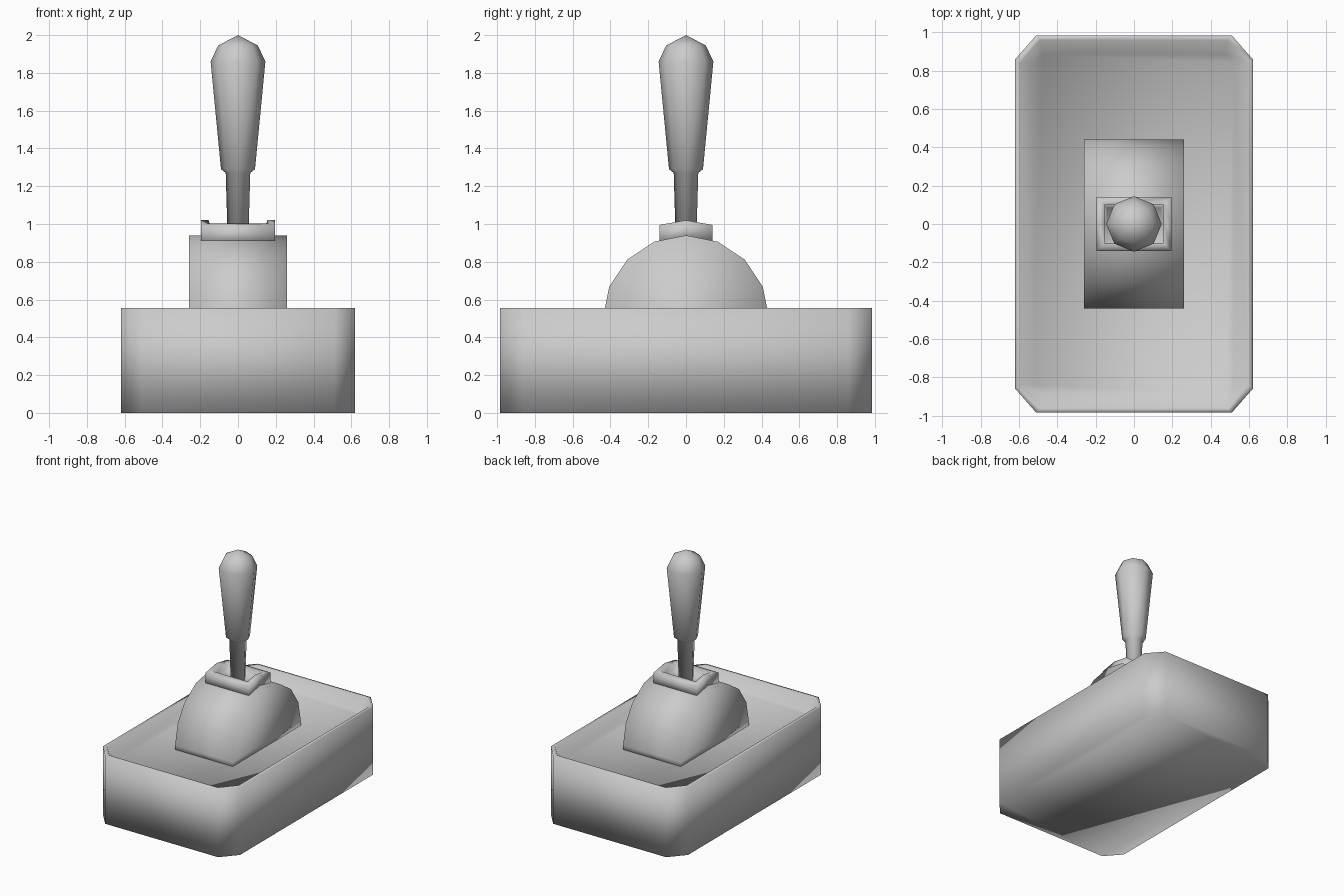
import bpy
import bmesh
import math

if "Cube" in bpy.data.objects:
    bpy.data.objects.remove(bpy.data.objects["Cube"], do_unlink=True)

grey = bpy.data.materials.new("plain grey")
grey.use_nodes = True
grey.diffuse_color = (0.6, 0.6, 0.6, 1)
grey.node_tree.nodes["Principled BSDF"].inputs["Base Color"].default_value = grey.diffuse_color


def loft(name, loops):
    """Skin equal-length loops of points, cap both ends and shade smooth."""
    bm = bmesh.new()
    rings = [[bm.verts.new(p) for p in loop] for loop in loops]
    for low, high in zip(rings, rings[1:]):
        for i in range(len(low)):
            j = (i + 1) % len(low)
            bm.faces.new((low[i], low[j], high[j], high[i]))
    bm.faces.new(rings[0][::-1])
    bm.faces.new(rings[-1])
    bmesh.ops.remove_doubles(bm, verts=bm.verts, dist=0.0005)
    bmesh.ops.recalc_face_normals(bm, faces=bm.faces)
    for face in bm.faces:
        face.smooth = True
    mesh = bpy.data.meshes.new(name)
    bm.to_mesh(mesh)
    bm.free()
    mesh.materials.append(grey)
    obj = bpy.data.objects.new(name, mesh)
    bpy.context.collection.objects.link(obj)
    return obj


def chamfered(hx, hy, cx, cy, z):
    """Rectangle with cut corners."""
    return [(hx, cy - hy, z), (hx, hy - cy, z), (hx - cx, hy, z), (cx - hx, hy, z),
            (-hx, hy - cy, z), (-hx, cy - hy, z), (cx - hx, -hy, z), (hx - cx, -hy, z)]


def saddle(hx, hy, z, drop):
    """Rectangle whose middle is higher than its front and back edges."""
    return [(hx, -hy, z - drop), (hx, 0, z), (hx, hy, z - drop),
            (-hx, hy, z - drop), (-hx, 0, z), (-hx, -hy, z - drop)]


# Tray with cut corners, thin rim and sunken floor
loft("base_tray", [
    chamfered(0.62, 0.985, 0.11, 0.125, 0),
    chamfered(0.62, 0.985, 0.11, 0.125, 0.555),
    chamfered(0.595, 0.96, 0.105, 0.12, 0.555),
    chamfered(0.52, 0.885, 0.04, 0.045, 0.465),
])

# Half-round housing, extruded across
radius, centre = 0.44, 0.5
arc = [(radius * math.cos(i * math.pi / 8), centre + radius * math.sin(i * math.pi / 8))
       for i in range(9)]
profile = [(radius, 0.45)] + arc + [(-radius, 0.45)]
loft("round_housing", [[(x, y, z) for y, z in profile] for x in (-0.26, 0.26)])

# Collar with a recess around the lever
loft("lever_collar", [
    saddle(0.195, 0.14, 0.92, 0.03),
    saddle(0.195, 0.14, 1.02, 0.025),
    saddle(0.155, 0.1, 1.02, 0.018),
    saddle(0.14, 0.085, 0.95, 0.012),
])


def turned(name, rings, sides=8):
    """Revolve (radius, height) pairs around the upright axis."""
    steps = [i * math.tau / sides for i in range(sides)]
    return loft(name, [[(r * math.cos(a), r * math.sin(a), z) for a in steps]
                       for r, z in rings])


# Lever shaft and grip in one turned piece
turned("lever", [(0.055, 0.93), (0.065, 1.27), (0.09, 1.29),
                 (0.145, 1.86), (0.105, 1.945), (0.0, 2.0)])
